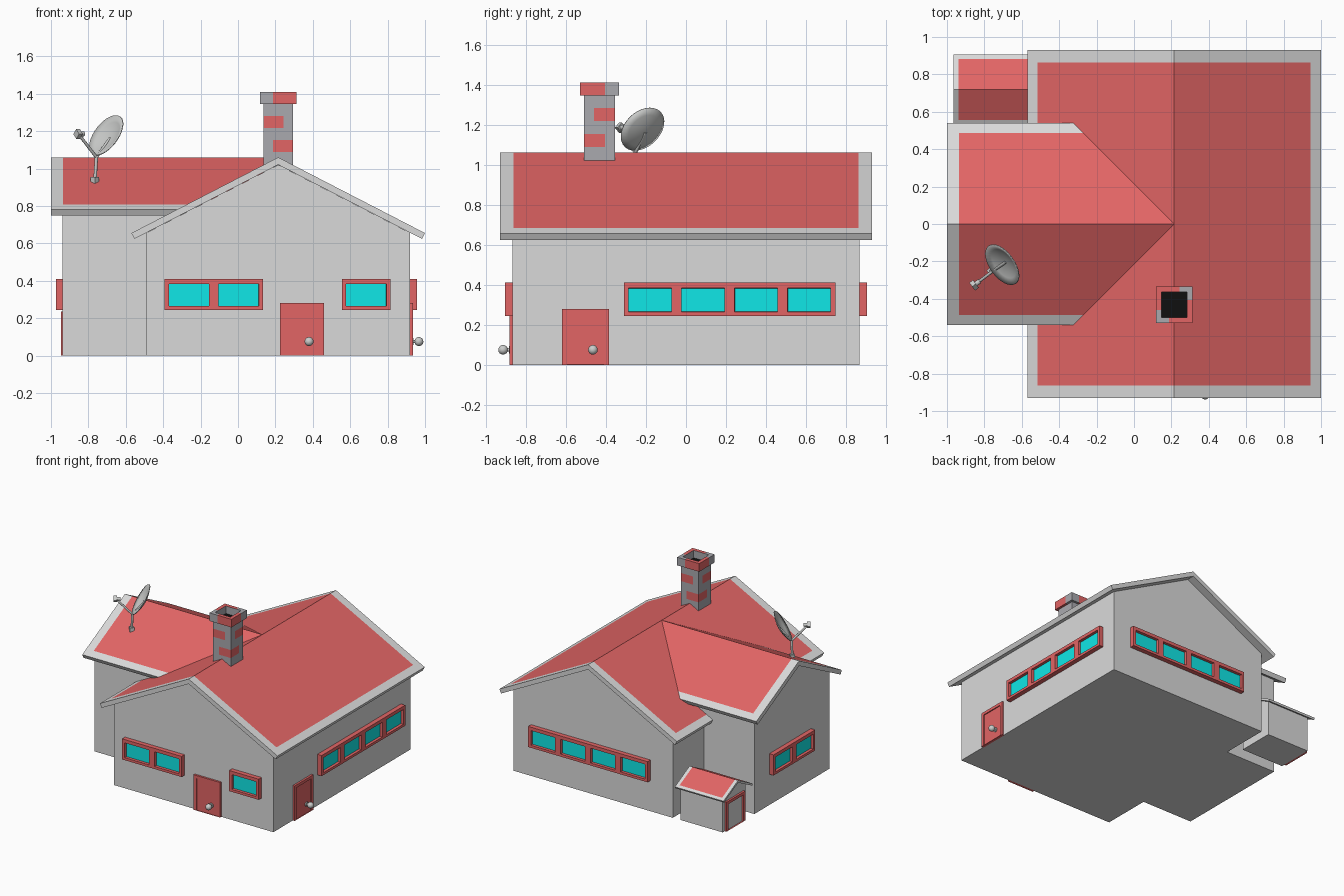
import bpy, bmesh
from math import radians, cos, sin, atan
from mathutils import Matrix, Vector

cube = bpy.data.objects.get("Cube")
if cube:
    bpy.data.objects.remove(cube, do_unlink=True)


def material(name, r, g, b):
    m = bpy.data.materials.new(name)
    m.use_nodes = True
    m.diffuse_color = (r, g, b, 1)
    node = next(n for n in m.node_tree.nodes if n.type == 'BSDF_PRINCIPLED')
    node.inputs["Base Color"].default_value = (r, g, b, 1)
    return m


GREY = material("light grey", .7, .7, .7)
RED = material("brick red", .76, .13, .13)
CYAN = material("window cyan", .005, .8, .8)
STONE = material("chimney grey", .4, .4, .43)
BLACK = material("soot black", .005, .005, .005)
METAL = material("dish metal", .6, .61, .6)
SLOPE = .516


def finish(name, bm, mats, loc=(0, 0, 0), turn=0, smooth=False):
    bmesh.ops.recalc_face_normals(bm, faces=bm.faces)
    bm.transform(Matrix.Translation(loc) @ Matrix.Rotation(radians(turn), 4, 'Z'))
    me = bpy.data.meshes.new(name)
    bm.to_mesh(me)
    bm.free()
    for m in mats:
        me.materials.append(m)
    ob = bpy.data.objects.new(name, me)
    bpy.context.collection.objects.link(ob)
    if smooth:
        bpy.ops.object.select_all(action='DESELECT')
        ob.select_set(True)
        bpy.context.view_layer.objects.active = ob
        bpy.ops.object.shade_smooth_by_angle(angle=radians(40))
    return ob


def cut(bm, axis, values):
    no = Vector((0, 0, 0))
    no[axis] = 1
    for v in values:
        bmesh.ops.bisect_plane(bm, geom=bm.verts[:] + bm.edges[:] + bm.faces[:],
                               plane_co=no * v, plane_no=no, dist=1e-5)
    bm.normal_update()


def prism(points, a, b):
    """Extrude an x-z profile along y from a to b."""
    bm = bmesh.new()
    face = bm.faces.new([bm.verts.new((x, a, z)) for x, z in points])
    out = bmesh.ops.extrude_face_region(bm, geom=[face])["geom"]
    bmesh.ops.translate(bm, vec=(0, b - a, 0),
                        verts=[v for v in out if isinstance(v, bmesh.types.BMVert)])
    bmesh.ops.recalc_face_normals(bm, faces=bm.faces)
    return bm


def gable_walls(name, loc, turn, half, apex, a, b):
    eave = apex - SLOPE * half
    bm = prism([(-half, 0), (half, 0), (half, eave), (0, apex), (-half, eave)], a, b)
    finish(name, bm, [GREY], loc, turn)


def gable_roof(name, loc, turn, half, ridge, thick, a, b, side, end_a, end_b):
    """Chevron slab; the tops are red inside a grey border."""
    t = atan(SLOPE)
    ex, ez = half - thick * sin(t), ridge - SLOPE * half - thick * cos(t)
    eave, under = ridge - SLOPE * half, ridge - thick / cos(t)
    bm = prism([(-half, eave), (0, ridge), (half, eave),
                (ex, ez), (0, under), (-ex, ez)], a, b)
    cut(bm, 0, (-half + side, half - side))
    cut(bm, 1, [y for y in (a + end_a, b - end_b) if a < y < b])
    for f in bm.faces:
        c = f.calc_center_median()
        if f.normal.z > .5 and abs(c.x) < half - side and a + end_a < c.y < b - end_b:
            f.material_index = 1
    finish(name, bm, [GREY, RED], loc, turn)


# Main house, side wing and small shed
gable_walls("main_walls", (.215, 0, 0), 0, .705, 1.02, -.867, .867)
gable_roof("main_roof", (.215, 0, 0), 0, .785, 1.06, .035, -.93, .93, .055, .067, .067)
gable_walls("wing_walls", (0, 0, 0), -90, .475, 1.02, -.937, -.2)
gable_roof("wing_roof", (0, 0, 0), -90, .54, 1.06, .035, -1, .215, .053, .065, 0)
gable_walls("shed_walls", (0, .72, 0), -90, .145, .355, -.93, -.555)
gable_roof("shed_roof", (0, .72, 0), -90, .185, .37, .016, -.965, -.535, .022, .027, .027)


def framed_panel(name, loc, turn, s0, s1, z0, z1, proud, cells, c0, c1, depth, fill):
    """Red frame standing proud of a wall, with recessed panels."""
    bm = prism([(s0, z0), (s1, z0), (s1, z1), (s0, z1)], -proud, .005)
    cut(bm, 0, [s for cell in cells for s in cell])
    cut(bm, 2, [z for z in (c0, c1) if z > z0])
    picked = []
    for f in bm.faces:
        c = f.calc_center_median()
        if f.normal.y < -.9 and c0 < c.z < c1 and any(p < c.x < q for p, q in cells):
            f.material_index = 1
            picked.append(f)
    bmesh.ops.inset_individual(bm, faces=picked, thickness=.001, depth=-depth)
    keep = set(picked)
    for f in bm.faces:
        if f not in keep:
            f.material_index = 0
    finish(name, bm, [RED, fill], loc, turn)


def window(name, loc, turn, start, panes):
    cells = [(start + .023 + .265 * i, start + .238 + .265 * i) for i in range(panes)]
    framed_panel(name, loc, turn, start, cells[-1][1] + .023, .245, .41, .037,
                 cells, .265, .383, .022, CYAN)


window("front_window_wide", (0, -.867, 0), 0, -.392, 2)
window("front_window_small", (0, -.867, 0), 0, .555, 1)
window("side_window", (.92, 0, 0), 90, -.31, 4)
window("back_window", (0, .867, 0), 180, -.763, 4)
window("wing_window", (-.937, 0, 0), -90, -.285, 2)


def knob(name, loc, turn):
    bm = bmesh.new()
    bmesh.ops.create_uvsphere(bm, u_segments=20, v_segments=12, radius=.024,
                              matrix=Matrix.Translation((0, -.047, 0)))
    for r, length, y in ((.009, .04, -.02), (.018, .008, -.014)):
        bmesh.ops.create_cone(bm, cap_ends=True, segments=20, radius1=r, radius2=r, depth=length,
                              matrix=Matrix.Translation((0, y, 0)) @ Matrix.Rotation(radians(90), 4, 'X'))
    finish(name, bm, [METAL], loc, turn, True)


# Doors
framed_panel("front_door", (0, -.867, 0), 0, .225, .46, 0, .28, .016,
             [(.25, .437)], 0, .257, .007, RED)
framed_panel("side_door", (.92, 0, 0), 90, -.62, -.385, 0, .28, .016,
             [(-.595, -.41)], 0, .257, .007, RED)
framed_panel("shed_door", (-.93, .72, 0), -90, -.118, .118, 0, .235, .016,
             [(-.093, .093)], 0, .212, .012, GREY)
knob("front_door_knob", (.38, -.867, .075), 0)
knob("side_door_knob", (.92, -.465, .075), 90)

# Chimney: square rings stacked into a shaft, a cap and a dark flue
bm = bmesh.new()
rings = []
for h, z in ((.078, .93), (.078, 1.345), (.097, 1.345), (.097, 1.41), (.068, 1.41), (.068, 1.35)):
    rings.append([bm.verts.new((sx * h, sy * h, z))
                  for sx, sy in ((-1, -1), (1, -1), (1, 1), (-1, 1))])
for low, high in zip(rings, rings[1:]):
    for i in range(4):
        j = (i + 1) % 4
        bm.faces.new((low[i], low[j], high[j], high[i]))
bm.faces.new(rings[-1])
bmesh.ops.recalc_face_normals(bm, faces=bm.faces)
for axis in (0, 1):
    cut(bm, axis, (-.027, .027))
cut(bm, 2, (1.088, 1.152, 1.217, 1.282))
for f in bm.faces:
    c = f.calc_center_median()
    corner = abs(c.x) > .027 and abs(c.y) > .027
    same = corner and c.x * c.y > 0
    opposite = corner and c.x * c.y < 0
    inside = max(abs(c.x), abs(c.y)) < .07
    if inside:
        f.material_index = 2 if c.z < 1.36 else 0
    elif c.z > 1.34 or 1.088 < c.z < 1.152:
        f.material_index = 0 if same else 1
    elif 1.217 < c.z < 1.282:
        f.material_index = 0 if opposite else 1
finish("chimney", bm, [STONE, RED, BLACK], (.215, -.432, 0))

# Satellite dish bowl
aim = Vector((-.69, -.5, .52)).normalized()
centre = Vector((-.705, -.218, 1.178))
bm = bmesh.new()
profile = [bm.verts.new((r, 0, z)) for r, z in
           ((0, -.03), (.03, -.028), (.06, -.023), (.09, -.014), (.1245, 0))]
edges = [bm.edges.new(pair) for pair in zip(profile, profile[1:])]
bmesh.ops.spin(bm, geom=profile + edges, cent=(0, 0, 0), axis=(0, 0, 1),
               angle=radians(360), steps=32)
bmesh.ops.remove_doubles(bm, verts=bm.verts, dist=1e-4)
bm.transform(Matrix.Translation(centre) @ aim.to_track_quat('Z', 'Y').to_matrix().to_4x4())
dish = finish("dish_bowl", bm, [METAL], smooth=True)
shell = dish.modifiers.new("thickness", 'SOLIDIFY')
shell.thickness, shell.offset = .005, 0


def rod(name, start, end, radius, sides=12):
    start, end = Vector(start), Vector(end)
    d = end - start
    bm = bmesh.new()
    bmesh.ops.create_cone(bm, cap_ends=True, segments=sides, radius1=radius, radius2=radius,
                          depth=d.length)
    bm.transform(Matrix.Translation((start + end) / 2) @ d.to_track_quat('Z', 'Y').to_matrix().to_4x4())
    finish(name, bm, [METAL], smooth=True)


# Dish mast, arm and receiver
joint = Vector((-.757, -.253, 1.06))
head = Vector((-.845, -.32, 1.175))
to_dish = (centre - head).normalized()
rod("dish_foot", (-.765, -.25, .915), (-.765, -.25, .955), .023, 4)
rod("dish_mast", (-.765, -.25, .93), joint, .009)
rod("dish_brace", joint, centre - aim * .03, .008)
rod("dish_arm", joint, head, .008)
rod("receiver_body", head - to_dish * .025 + Vector((0, 0, .01)), head + Vector((0, 0, .01)), .026, 4)
rod("receiver_horn", head + Vector((0, 0, .01)), head + to_dish * .025 + Vector((0, 0, .01)), .013)
